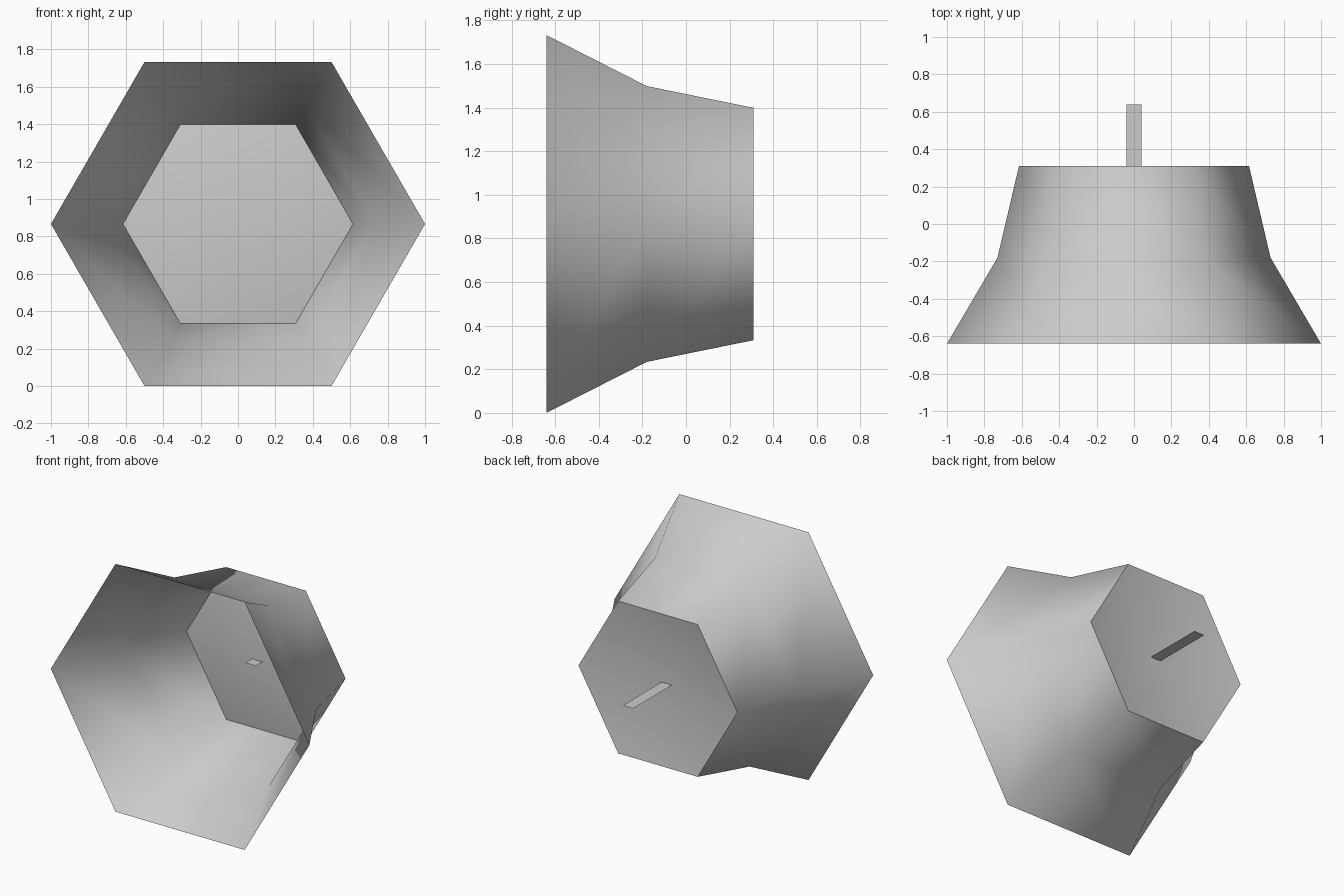
import bpy
import bmesh
import math
from mathutils import Vector

if "Cube" in bpy.data.objects:
    bpy.data.objects.remove(bpy.data.objects["Cube"])

SIDES = 6
MID_Z = math.sqrt(3) / 2      # height of the horn's axis

grey = bpy.data.materials.new("light_grey")
grey.use_nodes = True
COLOUR = (0.6, 0.6, 0.6, 1)
grey.diffuse_color = COLOUR
grey.node_tree.nodes["Principled BSDF"].inputs["Base Color"].default_value = COLOUR


def finish(name, bm):
    """Turn a bmesh into a named, coloured object."""
    mesh = bpy.data.meshes.new(name)
    bm.to_mesh(mesh)
    bm.free()
    mesh.materials.append(grey)
    obj = bpy.data.objects.new(name, mesh)
    bpy.context.collection.objects.link(obj)
    return obj


def add_ring(bm, radius, y):
    """Hexagon of vertices around the y axis, with corners on +x and -x."""
    angles = [math.tau * i / SIDES for i in range(SIDES)]
    return [bm.verts.new((radius * math.cos(a), y, MID_Z + radius * math.sin(a)))
            for a in angles]


# Flared hexagonal horn, open at the front
bm = bmesh.new()
profile = [(1.0, -0.64), (0.73, -0.18), (0.615, 0.31)]
rings = [add_ring(bm, r, y) for r, y in profile]
for front, back in zip(rings, rings[1:]):
    for i in range(SIDES):
        j = (i + 1) % SIDES
        bm.faces.new((front[i], back[i], back[j], front[j]))

# Back cap, dished slightly inwards
hub = bm.verts.new((0, 0.21, MID_Z))
rim = rings[-1]
for i in range(SIDES):
    bm.faces.new((rim[i], hub, rim[(i + 1) % SIDES]))
bm.normal_update()
horn = finish("horn", bm)

bpy.ops.object.select_all(action="DESELECT")
horn.select_set(True)
bpy.context.view_layer.objects.active = horn
bpy.ops.object.shade_smooth_by_angle(angle=math.radians(75))

# Thin flat stem passing through the cap
bm = bmesh.new()
bmesh.ops.create_grid(bm, x_segments=1, y_segments=1, size=0.5)
bmesh.ops.scale(bm, vec=Vector((0.08, 0.5, 1)), verts=bm.verts)
bmesh.ops.translate(bm, vec=Vector((0, 0.39, MID_Z)), verts=bm.verts)
finish("stem", bm)
